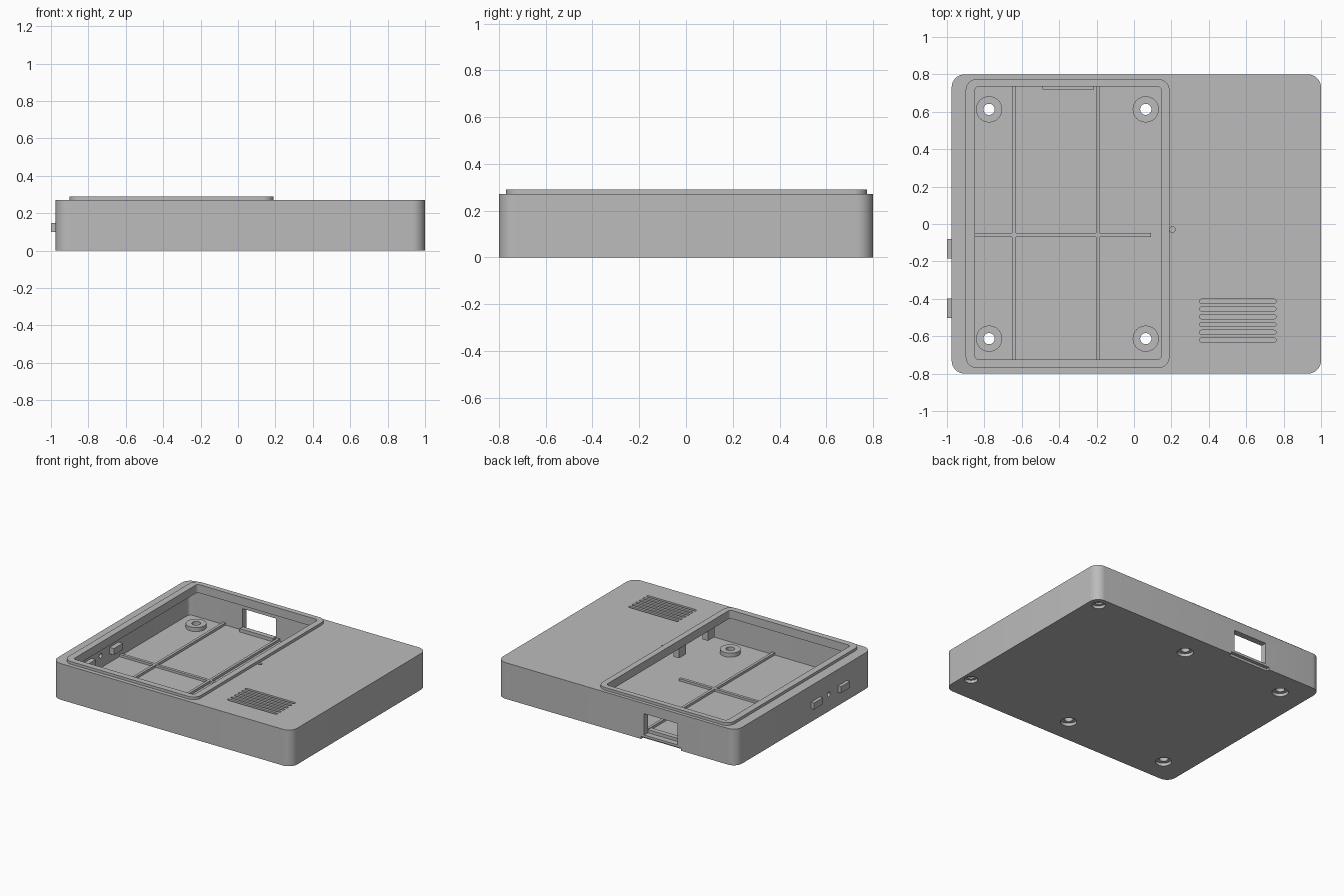
import bpy, bmesh, math

if "Cube" in bpy.data.objects:
    bpy.data.objects.remove(bpy.data.objects["Cube"])

grey = bpy.data.materials.new("plain_grey")
grey.diffuse_color = (0.5, 0.5, 0.5, 1)
grey.use_nodes = True
grey.node_tree.nodes["Principled BSDF"].inputs["Base Color"].default_value = grey.diffuse_color


def prism(name, x0, x1, y0, y1, z0, z1, r=0.0, seg=8):
    """Upright rounded-rectangle prism; a full radius gives slots and discs."""
    bm = bmesh.new()
    if r:
        r = min(r, (x1 - x0) / 2 - 1e-5, (y1 - y0) / 2 - 1e-5)
        pts = []
        for k, (cx, cy) in enumerate([(x1 - r, y1 - r), (x0 + r, y1 - r),
                                      (x0 + r, y0 + r), (x1 - r, y0 + r)]):
            for i in range(seg + 1):
                a = math.pi / 2 * (k + i / seg)
                pts.append((cx + r * math.cos(a), cy + r * math.sin(a)))
    else:
        pts = [(x1, y1), (x0, y1), (x0, y0), (x1, y0)]
    face = bm.faces.new([bm.verts.new((x, y, z0)) for x, y in pts])
    top = bmesh.ops.extrude_face_region(bm, geom=[face])["geom"]
    for v in top:
        if isinstance(v, bmesh.types.BMVert):
            v.co.z = z1
    bmesh.ops.remove_doubles(bm, verts=bm.verts, dist=1e-4)
    bmesh.ops.recalc_face_normals(bm, faces=bm.faces)
    me = bpy.data.meshes.new(name)
    bm.to_mesh(me)
    bm.free()
    me.materials.append(grey)
    ob = bpy.data.objects.new(name, me)
    bpy.context.collection.objects.link(ob)
    return ob


def disc(name, x, y, r, z0, z1):
    return prism(name, x - r, x + r, y - r, y + r, z0, z1, r)


def cut(ob, *cutters):
    """Subtract each cutter, then bake the result and remove the cutter."""
    for c in cutters:
        m = ob.modifiers.new("cut", 'BOOLEAN')
        m.operation, m.solver, m.object = 'DIFFERENCE', 'EXACT', c
        bpy.context.view_layer.update()
        deps = bpy.context.evaluated_depsgraph_get()
        me = bpy.data.meshes.new_from_object(ob.evaluated_get(deps))
        ob.modifiers.clear()
        ob.data = me
        bpy.data.objects.remove(c)
    return ob


FLOOR, ROOF, TOP = 0.035, 0.228, 0.27
screws = [(x, y) for x in (-0.775, 0.063) for y in (-0.613, 0.613)]
lid_screws = [(0.92, 0.725), (0.935, -0.6)]


def opening():
    return prism("opening_cutter", -0.85, 0.145, -0.725, 0.735, 0.1, 0.4, 0.02)


# hollow case with the large top opening
case = prism("case", -0.975, 1, -0.8, 0.8, 0, TOP, 0.07)
cut(case, prism("cavity", -0.93, 0.955, -0.755, 0.755, FLOOR, ROOF, 0.03), opening())

# rear port with a notch in the bottom edge below it
cut(case, prism("port", -0.49, -0.215, 0.7, 0.9, 0.036, 0.195),
    prism("notch", -0.52, -0.19, 0.775, 0.9, -0.1, 0.018))

# vent slots and small indicator hole in the top
for i in range(6):
    y = -0.413 - i * 0.0415
    cut(case, prism("slot", 0.35, 0.76, y - 0.011, y + 0.011, 0.2, 0.4, 0.011))
cut(case, disc("pin_hole", 0.205, -0.03, 0.015, 0.2, 0.4))

# round hole between the side buttons
led = disc("side_hole", 0, 0, 0.017, -0.1, 0.1)
led.rotation_euler.y = math.pi / 2
led.location = (-0.95, -0.29, 0.125)
cut(case, led)

# screw holes with counterbores underneath
for x, y in screws:
    cut(case, disc("bore", x, y, 0.055, -0.1, 0.022), disc("hole", x, y, 0.03, -0.1, 0.1))
for x, y in lid_screws:
    cut(case, disc("bore", x, y, 0.045, -0.1, 0.022), disc("hole", x, y, 0.025, -0.1, 0.034))

# raised rim around the opening
rim = cut(prism("opening_rim", -0.90, 0.19, -0.77, 0.775, TOP - 0.004, 0.29, 0.06), opening())

# ring bosses on the floor
parts = [case, rim]
for x, y in screws:
    parts.append(cut(disc("screw_boss", x, y, 0.07, FLOOR - 0.004, 0.065),
                     disc("hole", x, y, 0.03, 0, 0.2)))

# floor ribs
for x in (-0.641, -0.194):
    parts.append(prism("long_rib", x - 0.01, x + 0.01, -0.757, 0.757, FLOOR - 0.004, 0.053))
parts.append(prism("cross_rib", -0.932, 0.09, -0.069, -0.047, FLOOR - 0.004, 0.052))

# sill inside the rear port
parts.append(prism("port_sill", -0.49, -0.215, 0.72, 0.757, FLOOR - 0.004, 0.06))

# side buttons with stems reaching inside, and small clips under the top
for y in (-0.132, -0.45):
    parts.append(prism("side_button", -1, -0.895, y - 0.053, y + 0.053, 0.1, 0.148))
for y in (-0.18, -0.52):
    parts.append(prism("inner_clip", 0.155, 0.2, y - 0.04, y + 0.04, 0.15, ROOF + 0.004))

# smooth the rounded corners, keep edges sharp
for ob in parts:
    ob.select_set(True)
bpy.context.view_layer.objects.active = case
bpy.ops.object.shade_smooth_by_angle(angle=math.radians(30))
